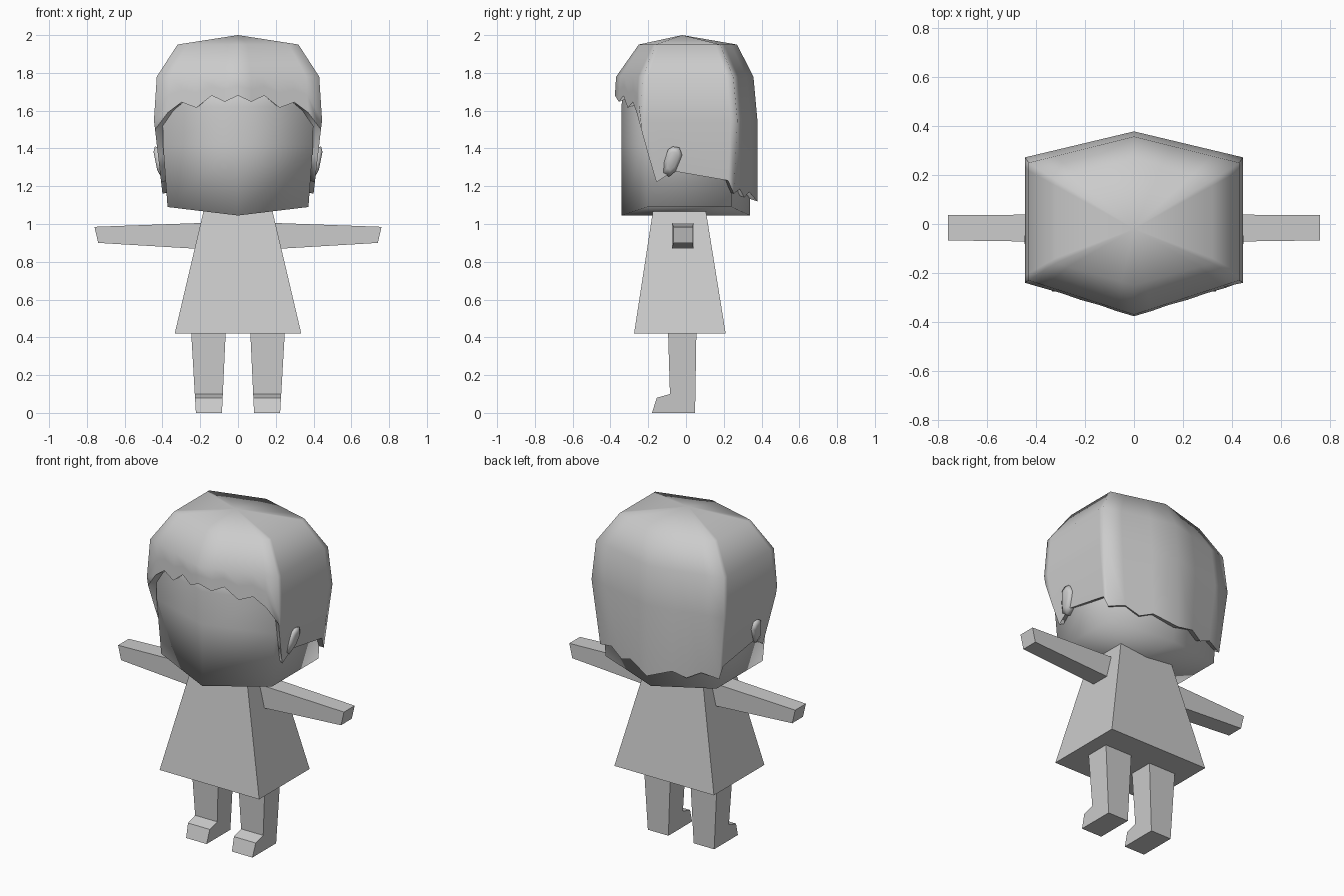
import bpy, bmesh
from mathutils import Vector

if "Cube" in bpy.data.objects:
    bpy.data.objects.remove(bpy.data.objects["Cube"])

GREY = (0.6, 0.6, 0.6, 1)
mat = bpy.data.materials.new("plain grey")
mat.use_nodes = True
mat.diffuse_color = GREY
mat.node_tree.nodes["Principled BSDF"].inputs["Base Color"].default_value = GREY


def finish(name, bm, smooth=False):
    bmesh.ops.recalc_face_normals(bm, faces=bm.faces)
    for f in bm.faces:
        f.smooth = smooth
    mesh = bpy.data.meshes.new(name)
    bm.to_mesh(mesh)
    bm.free()
    mesh.materials.append(mat)
    ob = bpy.data.objects.new(name, mesh)
    bpy.context.collection.objects.link(ob)
    return ob


def loft(name, rings, smooth=False):
    """Join equal-length point rings and cap both ends."""
    bm = bmesh.new()
    loops = [[bm.verts.new(p) for p in ring] for ring in rings]
    for a, b in zip(loops, loops[1:]):
        for i in range(len(a)):
            j = (i + 1) % len(a)
            bm.faces.new((a[i], a[j], b[j], b[i]))
    bm.faces.new(loops[0])
    bm.faces.new(loops[-1])
    return finish(name, bm, smooth)


def rect(x0, x1, y0, y1, z):
    return [(x0, y0, z), (x1, y0, z), (x1, y1, z), (x0, y1, z)]


# dress
loft("dress", [rect(-.335, .335, -.275, .21, .42), rect(-.182, .182, -.175, .105, 1.07)])

# arms, legs with feet, ears
for s, side in ((1, "left"), (-1, "right")):
    loft(side + "_arm", [
        [(s * .15, -.075, .865), (s * .15, .04, .865), (s * .15, .04, 1.007), (s * .15, -.075, 1.007)],
        [(s * .74, -.067, .90), (s * .74, .036, .90), (s * .76, .036, .985), (s * .76, -.067, .985)]])
    # outline of the leg seen from the side, with inner and outer x by height
    outline = [(.055, .43), (.048, 0), (-.18, 0), (-.155, .08), (-.085, .1), (-.095, .43)]
    loft(side + "_leg", [
        [(s * (.085 - .02 * z / .43), y, z) for y, z in outline],
        [(s * (.223 + .025 * z / .43), y, z) for y, z in outline]])
    ear = [(-.095, 1.395), (-.07, 1.41), (-.035, 1.405), (-.02, 1.365),
           (-.055, 1.28), (-.09, 1.25), (-.12, 1.27), (-.115, 1.33)]
    mid = Vector((-.07, 1.34))

    def ear_ring(scale, offset):
        pts = [mid + (Vector(p) - mid) * scale for p in ear]
        return [(s * (.405 + (z - 1.25) * .2 + offset), y, z) for y, z in pts]
    loft(side + "_ear", [ear_ring(.9, -.04), ear_ring(1, .003), ear_ring(.6, .016)], True)


# head: six-sided rings, lower centre line dips below the corners
def hexagon(w, front, front_corner, back_corner, back, z, dip=0):
    return [(0, front, z - dip), (w, front_corner, z), (w, back_corner, z),
            (0, back, z - dip), (-w, back_corner, z), (-w, front_corner, z)]


bm = bmesh.new()
rings = [[bm.verts.new(p) for p in r] for r in (
    hexagon(.373, -.342, -.205, .24, .338, 1.09, .045),
    hexagon(.397, -.342, -.215, .24, .345, 1.42),
    hexagon(.4, -.342, -.215, .24, .345, 1.62),
    hexagon(.38, -.325, -.2, .22, .32, 1.78))]
for a, b in zip(rings, rings[1:]):
    for i in range(6):
        j = (i + 1) % 6
        bm.faces.new((a[i], a[j], b[j], b[i]))
bm.faces.new(rings[-1])
bottom = rings[0]
bm.faces.new(bottom[0:4])
bm.faces.new(bottom[3:6] + bottom[0:1])
finish("head", bm, True)

# hair cross-sections: height, half width, front, front corner, back corner, back
LEVELS = [(1.95, .32, -.25, -.16, .18, .27), (1.78, .43, -.37, -.23, .25, .357),
          (1.55, .445, -.385, -.24, .272, .378), (1.1, .393, -.36, -.21, .25, .378)]


def hair_point(t, z, s):
    """t runs 0-1 front to corner, 1-2 along the side, 2-3 corner to back."""
    hi, lo = next((p for p in zip(LEVELS, LEVELS[1:]) if z >= p[1][0]), LEVELS[-2:])
    k = (hi[0] - z) / (hi[0] - lo[0])
    w, f, fc, bc, b = [p + (q - p) * k for p, q in zip(hi[1:], lo[1:])]
    corners = [(0, f), (w, fc), (w, bc), (0, b)]
    i = min(int(t), 2)
    p = Vector(corners[i]).lerp(Vector(corners[i + 1]), t - i)
    return Vector((s * p.x, p.y, z))


# hem of the hair from the front centre to the back centre
HEM = [(0, 1.68), (.16, 1.647), (.32, 1.68), (.5, 1.615), (.68, 1.645), (.84, 1.59),
       (1, 1.5), (1.06, 1.36), (1.13, 1.22), (1.32, 1.28), (1.93, 1.23), (2, 1.16),
       (2.25, 1.185), (2.45, 1.14), (2.65, 1.17), (3, 1.12)]
columns = [(t, h, 1) for t, h in HEM] + [(t, h, -1) for t, h in HEM[-2:0:-1]]
bm = bmesh.new()
apex = bm.verts.new((0, -.02, 2))
strips = []
for t, hem, s in columns:
    middle = 1.55 if hem < 1.52 else (1.78 + hem) / 2
    pts = [hair_point(t, z, s) for z in (1.95, 1.78, middle, hem)]
    edge = pts[-1]
    pts.append(Vector((edge.x * .9, edge.y * .88, hem + .015)))
    strips.append([bm.verts.new(p) for p in pts])
for i, a in enumerate(strips):
    b = strips[(i + 1) % len(strips)]
    bm.faces.new((apex, a[0], b[0]))
    for k in range(4):
        bm.faces.new((a[k], a[k + 1], b[k + 1], b[k]))
    bm.edges.get((a[3], b[3])).smooth = False
finish("hair", bm, True)
